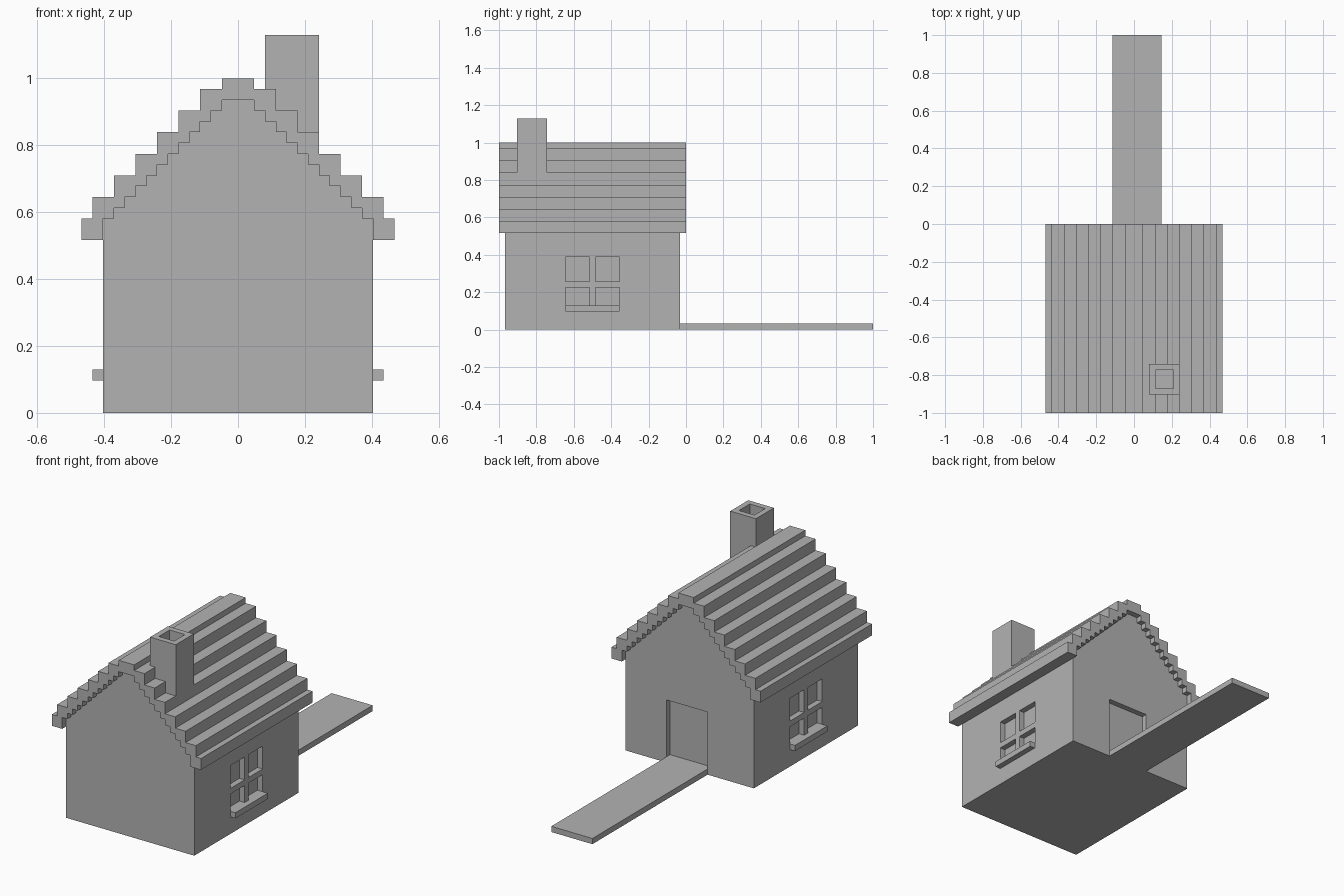
import bpy
import bmesh

U = 1 / 31  # one block; all sizes below are in blocks

if "Cube" in bpy.data.objects:
    bpy.data.objects.remove(bpy.data.objects["Cube"], do_unlink=True)

grey = bpy.data.materials.new("plain_grey")
grey.use_nodes = True
grey.diffuse_color = (0.45, 0.45, 0.45, 1)
grey.node_tree.nodes["Principled BSDF"].inputs["Base Color"].default_value = grey.diffuse_color


def extrude(name, profile, y0, y1):
    """Extrude an x-z profile along y."""
    bm = bmesh.new()
    face = bm.faces.new([bm.verts.new((x * U, y0 * U, z * U)) for x, z in profile])
    grown = bmesh.ops.extrude_face_region(bm, geom=[face])["geom"]
    verts = [g for g in grown if isinstance(g, bmesh.types.BMVert)]
    bmesh.ops.translate(bm, verts=verts, vec=(0, (y1 - y0) * U, 0))
    bmesh.ops.recalc_face_normals(bm, faces=bm.faces)
    mesh = bpy.data.meshes.new(name)
    bm.to_mesh(mesh)
    bm.free()
    mesh.materials.append(grey)
    obj = bpy.data.objects.new(name, mesh)
    bpy.context.collection.objects.link(obj)
    return obj


def box(name, x, y, z):
    return extrude(name, [(x[0], z[0]), (x[1], z[0]), (x[1], z[1]), (x[0], z[1])], *y)


def carve(target, x, y, z):
    """Cut a box-shaped recess and discard the cutter."""
    cutter = box("cutter", x, y, z)
    cutter.hide_render = True
    mod = target.modifiers.new("recess", "BOOLEAN")
    mod.operation = "DIFFERENCE"
    mod.solver = "EXACT"
    mod.object = cutter
    bpy.context.view_layer.objects.active = target
    bpy.ops.object.modifier_apply(modifier=mod.name)
    bpy.data.objects.remove(cutter, do_unlink=True)


def stairs(treads):
    """Turn (outer x, height) treads into stair corners, ridge to eave."""
    points = []
    for i, (x, z) in enumerate(treads):
        points.append((x, z))
        if i + 1 < len(treads):
            points.append((x, treads[i + 1][1]))
    return points


def mirrored(points):
    return [(-x, z) for x, z in reversed(points)]


# Stepped lines of the gable and of the roof covering
gable = stairs([(1.5 + i, 29 - i) for i in range(12)])
covering = stairs([(1.5, 31)] + [(3.5 + 2 * i, 30 - 2 * i) for i in range(6)] + [(14.5, 18)])

# House body
half = gable + [(12.5, 0)]
body = extrude("house_body", mirrored(half) + half, -30, -1)

# Roof with overhanging eaves
half = covering + [(14.5, 16), (12.5, 16)] + gable[::-1]
eave = covering + [(14.5, 16), (12.5, 16)]
roof = extrude("roof", mirrored(eave) + eave + gable[::-1] + mirrored(gable)[::-1], -31, 0)

# Doorway recess
carve(body, (-3.5, 4.5), (-2, 1), (1, 11))

# Four-pane windows with sills on both sides
for name, s in (("left", 1), ("right", -1)):
    for y in ((-20, -16), (-15, -11)):
        for z in ((4, 7), (8, 12)):
            carve(body, sorted((s * 11.5, s * 14)), y, z)
    box(name + "_window_sill", sorted((s * 12.5, s * 13.5)), (-20, -11), (3, 4))

# Chimney with a square flue
chimney = box("chimney", (2.5, 7.5), (-28, -23), (25, 35))
carve(chimney, (3.5, 6.5), (-27, -24), (30, 36))

# Path
box("path", (-3.5, 4.5), (-1, 31), (0, 1))
